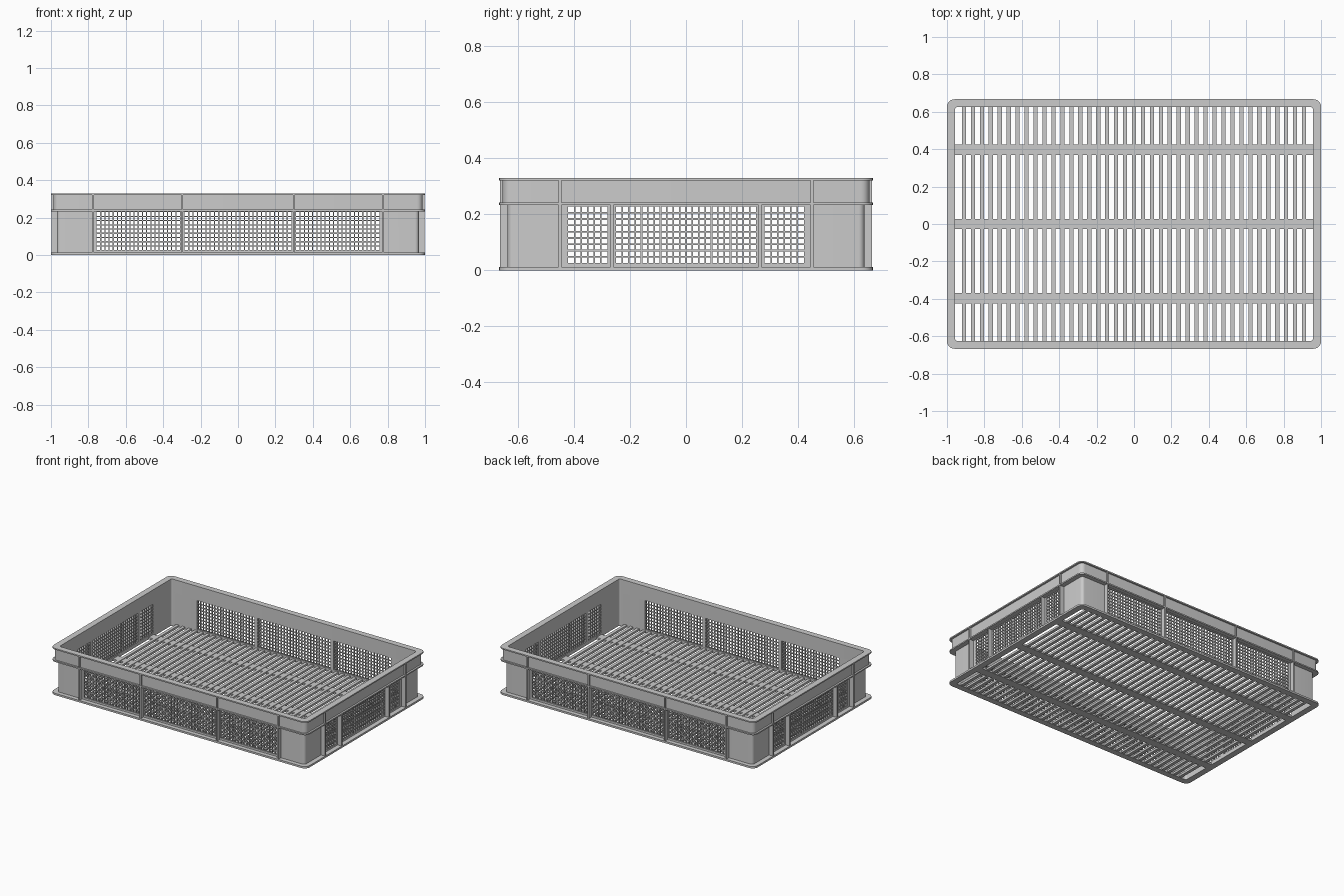
import bpy, bmesh
from math import cos, sin, pi
from mathutils import Matrix, Vector

if "Cube" in bpy.data.objects:
    bpy.data.objects.remove(bpy.data.objects["Cube"])

X, Y, H = 1.0, 0.667, 0.33           # outer half sizes and height
WX, WY = 0.967, 0.637                # outer face of the lower wall
IX, IY = 0.957, 0.625                # inner face of the crate
Z_LOW, Z_HIGH = 0.026, 0.229         # window openings
# windows as (centre, half width) along each wall
LONG = [(-0.533, 0.223), (0, 0.286), (0.533, 0.223)]
SHORT = [(-0.351, 0.07), (0, 0.25), (0.351, 0.07)]


def finish(name, bm, smooth=False):
    bmesh.ops.recalc_face_normals(bm, faces=bm.faces[:])
    me = bpy.data.meshes.new(name)
    bm.to_mesh(me)
    bm.free()
    ob = bpy.data.objects.new(name, me)
    bpy.context.scene.collection.objects.link(ob)
    if smooth:
        shade(ob)
    return ob


def shade(ob):
    bpy.ops.object.select_all(action='DESELECT')
    ob.select_set(True)
    bpy.context.view_layer.objects.active = ob
    bpy.ops.object.shade_smooth_by_angle(angle=pi / 6)


def box(bm, lo, hi):
    lo, hi = Vector(lo), Vector(hi)
    m = Matrix.Translation((lo + hi) / 2) @ Matrix.Diagonal((*(hi - lo), 1))
    bmesh.ops.create_cube(bm, size=1, matrix=m)


def wall_box(bm, side, sign, u0, u1, d0, d1, z0, z1):
    """Box on a wall: u runs along the wall, d is distance from the centre."""
    a, b = sorted((sign * d0, sign * d1))
    if side == 'long':
        box(bm, (u0, a, z0), (u1, b, z1))
    else:
        box(bm, (a, u0, z0), (b, u1, z1))


def outline(hx, hy, r, n=6):
    pts = []
    for k, (sx, sy) in enumerate(((1, 1), (-1, 1), (-1, -1), (1, -1))):
        for i in range(n + 1):
            a = (k + i / n) * pi / 2
            pts.append((sx * (hx - r) + r * cos(a), sy * (hy - r) + r * sin(a)))
    return pts


def ring(name, outer, inner, z0, z1):
    """Rounded rectangular band; outer and inner are (half x, half y, radius)."""
    bm = bmesh.new()
    loops = [[bm.verts.new((x, y, z)) for x, y in outline(*s)]
             for s, z in ((outer, z0), (outer, z1), (inner, z1), (inner, z0))]
    n = len(loops[0])
    for a, b in zip(loops, loops[1:] + loops[:1]):
        for i in range(n):
            j = (i + 1) % n
            bm.faces.new((a[i], a[j], b[j], b[i]))
    return finish(name, bm, True)


INNER = (IX, IY, 0.012)
WALLS = [(s, g) for s in ('long', 'short') for g in (-1, 1)]

# Flanges and upper band
ring('base_flange', (X, Y, 0.04), INNER, 0, 0.013)
ring('middle_flange', (X, Y, 0.04), INNER, 0.234, 0.243)
ring('upper_band', (0.987, 0.655, 0.03), INNER, 0.24, 0.325)
ring('top_rim', (X, Y, 0.04), INNER, 0.321, H)

# Lower wall with window openings cut through
wall = ring('lower_wall', (WX, WY, 0.02), INNER, 0.005, 0.238)
bm = bmesh.new()
for side, sign in WALLS:
    d = WY if side == 'long' else WX
    for c, h in (LONG if side == 'long' else SHORT):
        wall_box(bm, side, sign, c - h, c + h, d - 0.04, d + 0.03, Z_LOW, Z_HIGH)
cutter = finish('window_cutter', bm)
cutter.hide_render = True
mod = wall.modifiers.new('windows', 'BOOLEAN')
mod.operation, mod.solver, mod.object = 'DIFFERENCE', 'EXACT', cutter
bpy.context.view_layer.objects.active = wall
bpy.ops.object.modifier_apply(modifier='windows')
bpy.data.objects.remove(cutter)
shade(wall)

# Window mesh: crossing thin bars
BAR = 0.003
for side, sign in WALLS:
    bm = bmesh.new()
    d0, d1 = (IY + 0.002, WY - 0.002) if side == 'long' else (IX + 0.001, WX - 0.001)
    for c, h in (LONG if side == 'long' else SHORT):
        cols, rows = round(2 * h / 0.0228), 9
        for i in range(1, cols):
            u = c - h + 2 * h * i / cols
            wall_box(bm, side, sign, u - BAR, u + BAR, d0, d1, Z_LOW, Z_HIGH)
        for i in range(1, rows):
            z = Z_LOW + (Z_HIGH - Z_LOW) * i / rows
            wall_box(bm, side, sign, c - h, c + h, d0 + .001, d1 - .001, z - BAR, z + BAR)
    finish(f'{side}_window_mesh_{"front" if sign < 0 else "back"}', bm)

# Vertical ribs: (position, top height)
bm = bmesh.new()
for side, sign in WALLS:
    if side == 'long':
        ribs, d0, d1 = [(0.776, H), (0.298, H)], WY - 0.005, Y - 0.002
    else:
        ribs, d0, d1 = [(0.45, H), (0.264, 0.236)], WX - 0.005, X - 0.002
    for p, top in ribs:
        for u in (-p, p):
            wall_box(bm, side, sign, u - 0.005, u + 0.005, d0, d1, 0.004, top - 0.003)
finish('vertical_ribs', bm)

# Floor slats across the depth
bm = bmesh.new()
pitch = 2 * IX / 40
for i in range(-19, 20):
    x = i * pitch
    box(bm, (x - 0.011, -IY - 0.004, 0.003), (x + 0.011, IY + 0.004, 0.018))
finish('floor_slats', bm)

# Floor cross bars along the length
bm = bmesh.new()
for y in (-0.397, 0, 0.397):
    box(bm, (-IX - 0.004, y - 0.028, 0), (IX + 0.004, y + 0.028, 0.014))
finish('floor_cross_bars', bm)
